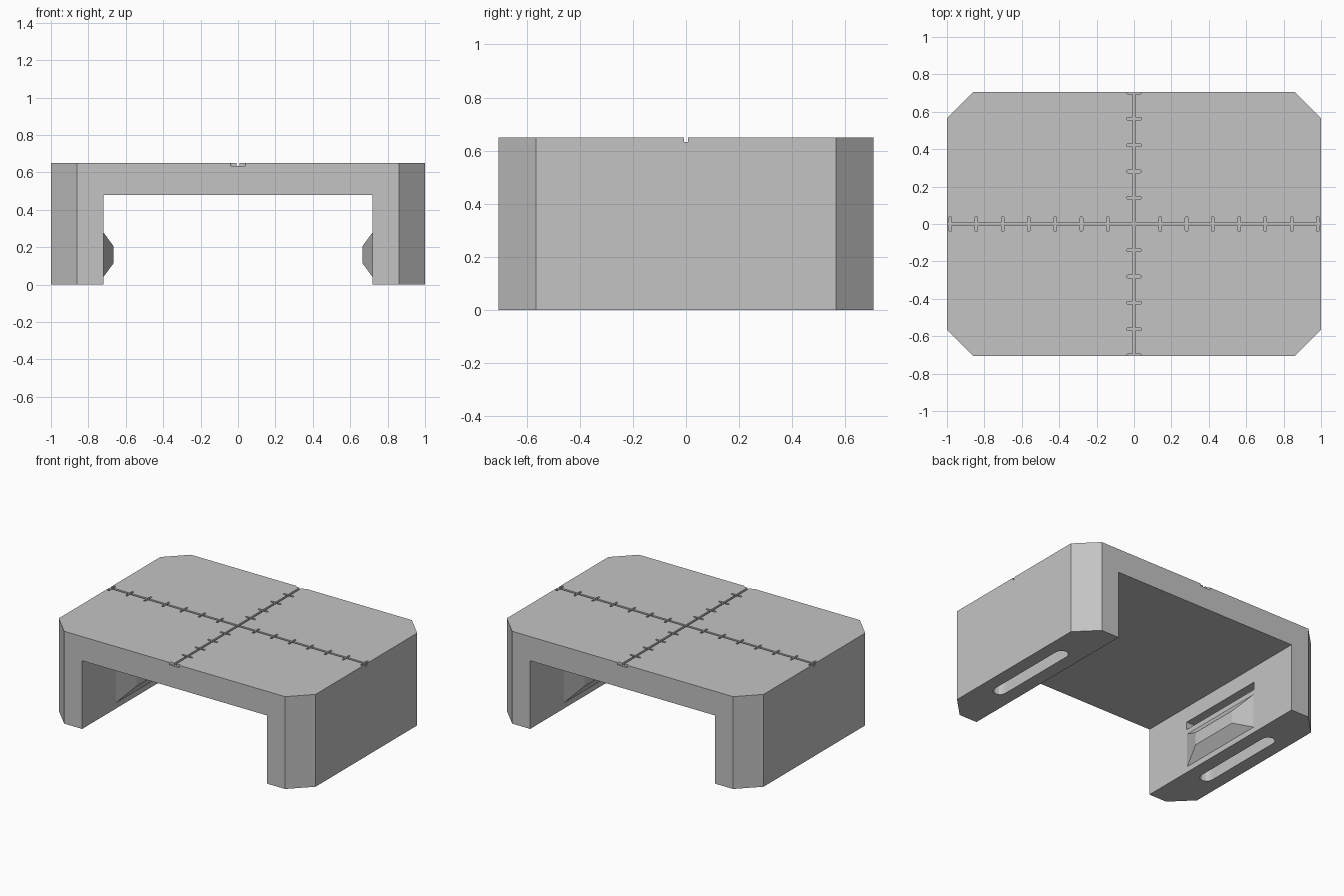
import bpy, bmesh, math

if "Cube" in bpy.data.objects:
    bpy.data.objects.remove(bpy.data.objects["Cube"])

HX, HY, TOP = 1.0, 0.705, 0.65      # overall half sizes and height
INNER, SPAN = 0.72, 0.48            # inner face of the legs, underside of the deck

grey = bpy.data.materials.new("light grey")
grey.use_nodes = True
grey.diffuse_color = (0.55, 0.55, 0.55, 1)
grey.node_tree.nodes["Principled BSDF"].inputs["Base Color"].default_value = grey.diffuse_color


def prism(name, outline, z0, z1):
    """Vertical prism from an outline in x and y."""
    bm = bmesh.new()
    face = bm.faces.new([bm.verts.new((x, y, z0)) for x, y in outline])
    ext = bmesh.ops.extrude_face_region(bm, geom=[face])
    for v in ext["geom"]:
        if isinstance(v, bmesh.types.BMVert):
            v.co.z = z1
    bmesh.ops.recalc_face_normals(bm, faces=bm.faces)
    return finish(name, bm)


def finish(name, bm):
    mesh = bpy.data.meshes.new(name)
    bm.to_mesh(mesh)
    bm.free()
    mesh.materials.append(grey)
    obj = bpy.data.objects.new(name, mesh)
    bpy.context.collection.objects.link(obj)
    return obj


def rect(x0, x1, y0, y1):
    return [(x0, y0), (x1, y0), (x1, y1), (x0, y1)]


def capsule(cx, cy, half, r, along_x, steps=6):
    """Rounded slot outline."""
    pts = []
    for end in (1, -1):
        for i in range(steps + 1):
            a = math.pi * (i / steps - 0.5)
            u, v = end * (half - r + r * math.cos(a)), end * r * math.sin(a)
            pts.append((cx + u, cy + v) if along_x else (cx - v, cy + u))
    return pts


def cut(target, outline, z0, z1):
    """Subtract a prism and drop the cutter."""
    cutter = prism("cutter", outline, z0, z1)
    cutter.hide_render = True
    mod = target.modifiers.new("cut", "BOOLEAN")
    mod.operation, mod.solver, mod.object = "DIFFERENCE", "EXACT", cutter
    bpy.context.view_layer.objects.active = target
    bpy.ops.object.modifier_apply(modifier=mod.name)
    bpy.data.objects.remove(cutter)


# Block with chamfered corners and an arch between two legs
c = 0.14
body = prism("body", [(-HX + c, -HY), (HX - c, -HY), (HX, -HY + c), (HX, HY - c),
                      (HX - c, HY), (-HX + c, HY), (-HX, HY - c), (-HX, -HY + c)], 0, TOP)
cut(body, rect(-INNER, INNER, -1, 1), -0.1, SPAN)

# Long slot in each foot and a slit in each inner leg face
for s in (-1, 1):
    cut(body, capsule(s * 0.86, 0, 0.35, 0.045, False), -0.1, 0.2)
    cut(body, rect(*sorted((s * 0.6, s * 0.79)), -0.335, 0.335), 0.315, 0.37)

# Cross grooves on the deck with rounded tick marks
FLOOR, W, TICK, STEP = TOP - 0.017, 0.008, 0.04, 0.1405
cut(body, rect(-1.1, 1.1, -W, W), FLOOR, TOP + 0.1)
cut(body, rect(-W, W, -1, 1), FLOOR, TOP + 0.1)
for s in (-1, 1):
    for i in range(1, 8):
        cut(body, capsule(s * i * STEP, 0, TICK, 0.007, False), FLOOR, TOP + 0.1)
    for i in range(1, 6):
        cut(body, capsule(0, s * i * STEP, TICK, 0.007, True), FLOOR, TOP + 0.1)

# Tapered catch on each inner leg face
for name, s in (("left_catch", 1), ("right_catch", -1)):
    bm = bmesh.new()
    rings = []
    for x, hy, z0, z1 in ((INNER, 0.33, 0.04, 0.28), (0.665, 0.18, 0.115, 0.205)):
        rings.append([bm.verts.new((s * x, y, z))
                      for y, z in ((-hy, z0), (hy, z0), (hy, z1), (-hy, z1))])
    for ring in rings:
        bm.faces.new(ring)
    for i in range(4):
        j = (i + 1) % 4
        bm.faces.new((rings[0][i], rings[0][j], rings[1][j], rings[1][i]))
    bmesh.ops.recalc_face_normals(bm, faces=bm.faces)
    finish(name, bm)
